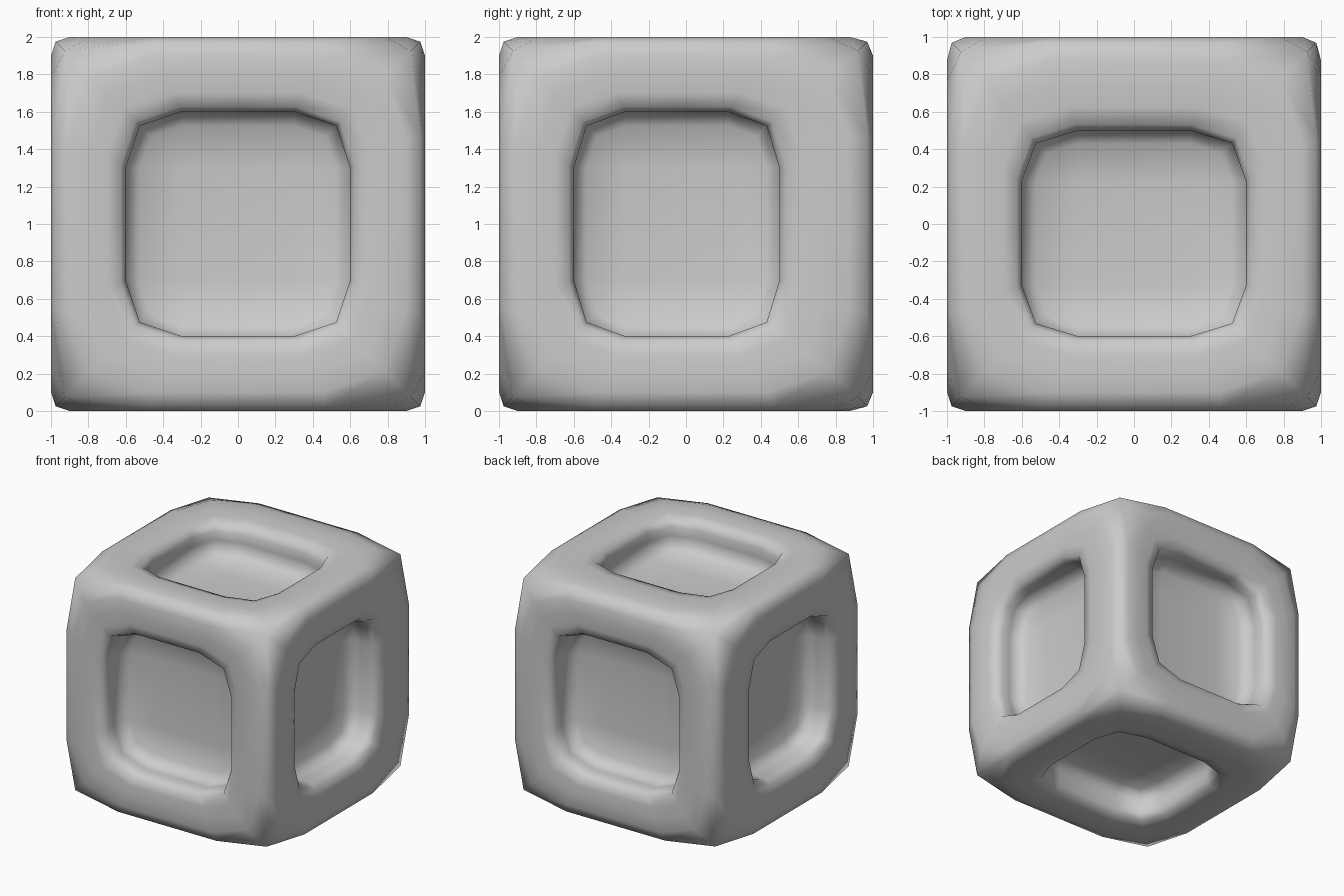
import bpy, bmesh

if "Cube" in bpy.data.objects:
    bpy.data.objects.remove(bpy.data.objects["Cube"])

INSET, DEPTH = 0.4, 0.3

# Block cage: cube with an inset panel on every side
bm = bmesh.new()
bmesh.ops.create_cube(bm, size=2)
bm.normal_update()
panels = bm.faces[:]
bmesh.ops.inset_individual(bm, faces=panels, thickness=INSET, use_even_offset=True)

# The bar along the back is slightly wider
for v in bm.verts:
    if abs(v.co.y - 0.6) < 1e-3:
        v.co.y = 0.5
bmesh.ops.translate(bm, vec=(0, 0, 1), verts=bm.verts)
bm.normal_update()

# Push each panel inward as a straight-walled recess
for f in panels:
    n = f.normal.copy()
    new = bmesh.ops.extrude_discrete_faces(bm, faces=[f])["faces"][0]
    bmesh.ops.translate(bm, vec=-n * DEPTH, verts=new.verts)
bmesh.ops.recalc_face_normals(bm, faces=bm.faces)

mesh = bpy.data.meshes.new("recessed_block")
for f in bm.faces:
    f.smooth = True
bm.to_mesh(mesh)
bm.free()
block = bpy.data.objects.new("recessed_block", mesh)
bpy.context.collection.objects.link(block)

# Plain split first for tight corners, then one rounding step
split = block.modifiers.new("split", 'SUBSURF')
split.subdivision_type = 'SIMPLE'
rounding = block.modifiers.new("rounding", 'SUBSURF')
for m in (split, rounding):
    m.levels = m.render_levels = 1
rounding.use_limit_surface = False
